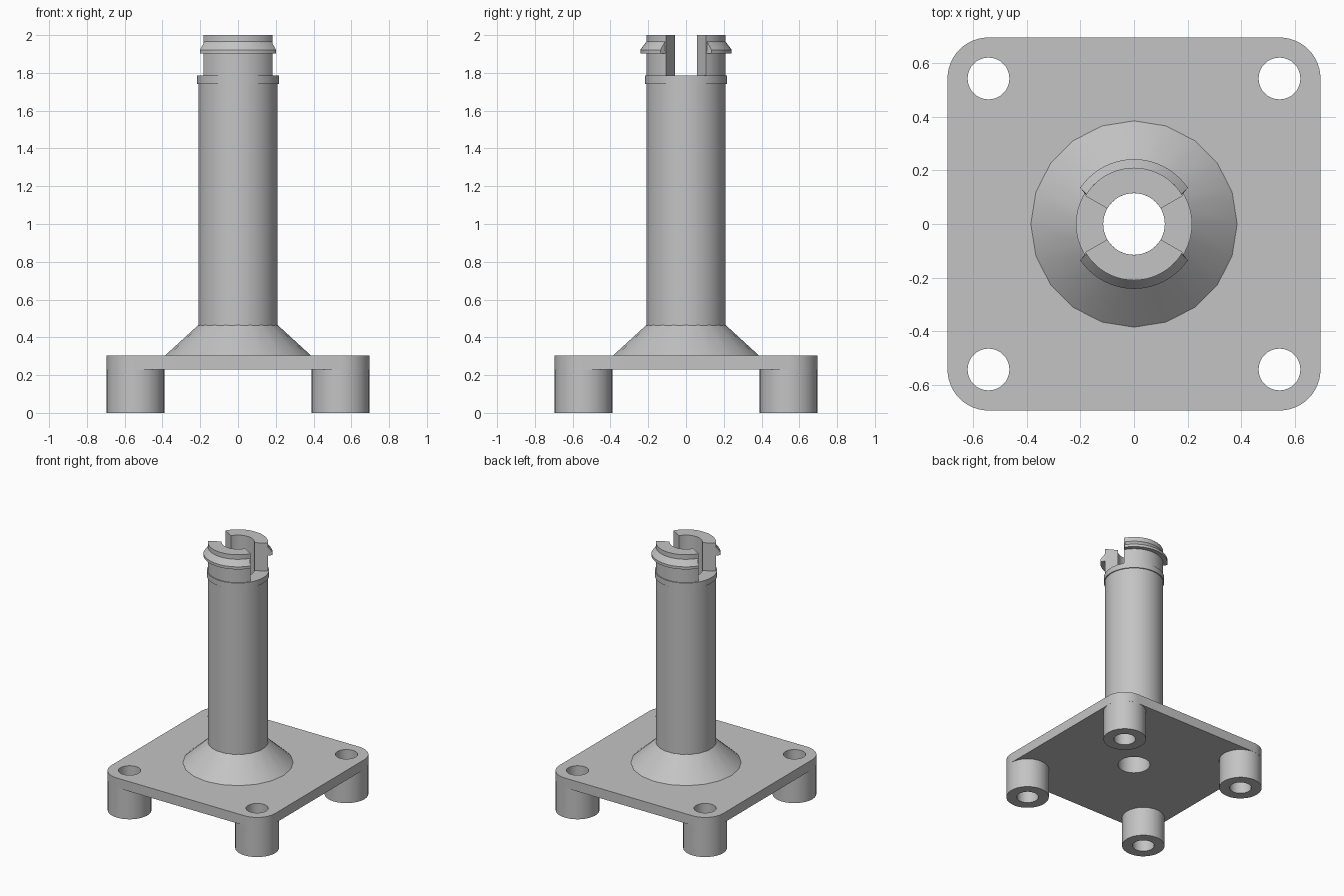
import bpy, bmesh, math

cube = bpy.data.objects.get("Cube")
if cube:
    bpy.data.objects.remove(cube, do_unlink=True)

grey = bpy.data.materials.new("grey_plastic")
grey.use_nodes = True
colour = (0.55, 0.55, 0.55, 1)
grey.diffuse_color = colour
grey.node_tree.nodes["Principled BSDF"].inputs["Base Color"].default_value = colour

BORE, TUBE = 0.115, 0.21
PLATE_LOW, PLATE_TOP = 0.23, 0.305
LEG, LEG_R, HOLE_R = 0.543, 0.153, 0.078
CORNERS = [(1, 1), (-1, 1), (-1, -1), (1, -1)]


def finish(name, bm):
    bmesh.ops.recalc_face_normals(bm, faces=bm.faces)
    mesh = bpy.data.meshes.new(name)
    bm.to_mesh(mesh)
    bm.free()
    mesh.materials.append(grey)
    obj = bpy.data.objects.new(name, mesh)
    bpy.context.collection.objects.link(obj)
    bpy.ops.object.select_all(action="DESELECT")
    obj.select_set(True)
    bpy.context.view_layer.objects.active = obj
    bpy.ops.object.shade_smooth_by_angle(angle=math.radians(30))
    return obj


def lathe(name, profile, steps=48, centre=(0, 0), arc=None, turn=0):
    """Spin a closed (radius, z) profile; arc gives a start angle per point for an open sector."""
    bm = bmesh.new()
    rings = []
    for i in range(steps + 1 if arc else steps):
        ring = []
        for k, (r, z) in enumerate(profile):
            if arc:
                a = math.radians(arc[k] + (180 - 2 * arc[k]) * i / steps + turn)
            else:
                a = math.tau * i / steps
            ring.append(bm.verts.new((centre[0] + r * math.cos(a), centre[1] + r * math.sin(a), z)))
        rings.append(ring)
    n = len(profile)
    for i in range(steps):
        a, b = rings[i], rings[(i + 1) % len(rings)]
        for k in range(n):
            j = (k + 1) % n
            bm.faces.new((a[k], a[j], b[j], b[k]))
    if arc:
        bm.faces.new(rings[0])
        bm.faces.new(rings[-1])
    return finish(name, bm)


def tube(name, inner, outer, low, high, **options):
    return lathe(name, [(inner, low), (outer, low), (outer, high), (inner, high)], **options)


def circle(cx, cy, r, start=0, sweep=math.tau, steps=32, closed=True):
    count = steps if closed else steps + 1
    return [(cx + r * math.cos(start + sweep * i / steps),
             cy + r * math.sin(start + sweep * i / steps)) for i in range(count)]


# Rounded base plate with four screw holes and the central bore
outline = []
for q, (sx, sy) in enumerate(CORNERS):
    outline += circle(sx * LEG, sy * LEG, LEG_R, q * math.pi / 2, math.pi / 2, 12, False)
loops = [outline, circle(0, 0, BORE, steps=48)]
loops += [circle(sx * LEG, sy * LEG, HOLE_R) for sx, sy in CORNERS]
bm = bmesh.new()
for loop in loops:
    verts = [bm.verts.new((x, y, PLATE_LOW)) for x, y in loop]
    for i, v in enumerate(verts):
        bm.edges.new((v, verts[(i + 1) % len(verts)]))
bmesh.ops.triangle_fill(bm, edges=bm.edges[:], use_beauty=True, normal=(0, 0, 1))
top = bmesh.ops.extrude_face_region(bm, geom=bm.faces[:])["geom"]
bmesh.ops.translate(bm, verts=[g for g in top if isinstance(g, bmesh.types.BMVert)],
                    vec=(0, 0, PLATE_TOP - PLATE_LOW))
finish("base_plate", bm)

# Hollow legs under the corners
for (sx, sy), side in zip(CORNERS, ("back_left", "back_right", "front_right", "front_left")):
    tube("leg_" + side, HOLE_R, LEG_R, 0, PLATE_LOW, steps=32, centre=(sx * LEG, sy * LEG))

# Column, flared foot and collar
tube("column", BORE, TUBE, PLATE_TOP, 1.785)
lathe("flared_foot", [(0.2, PLATE_TOP), (0.385, PLATE_TOP), (TUBE, 0.465), (0.2, 0.465)], steps=20)
lathe("collar", [(0.2, 1.742), (0.217, 1.742), (0.217, 1.785), (0.2, 1.785)])

# Two snap prongs, each with a tapered catch
for side, turn in (("back", 0), ("front", 180)):
    tube("prong_" + side, BORE, TUBE, 1.785, 2.0, steps=20, arc=[30] * 4, turn=turn)
    lathe("catch_" + side, [(0.2, 1.902), (0.242, 1.902), (0.242, 1.922), (TUBE, 1.965), (0.2, 1.965)],
          steps=20, arc=[30.2, 34, 34, 32, 32], turn=turn)
